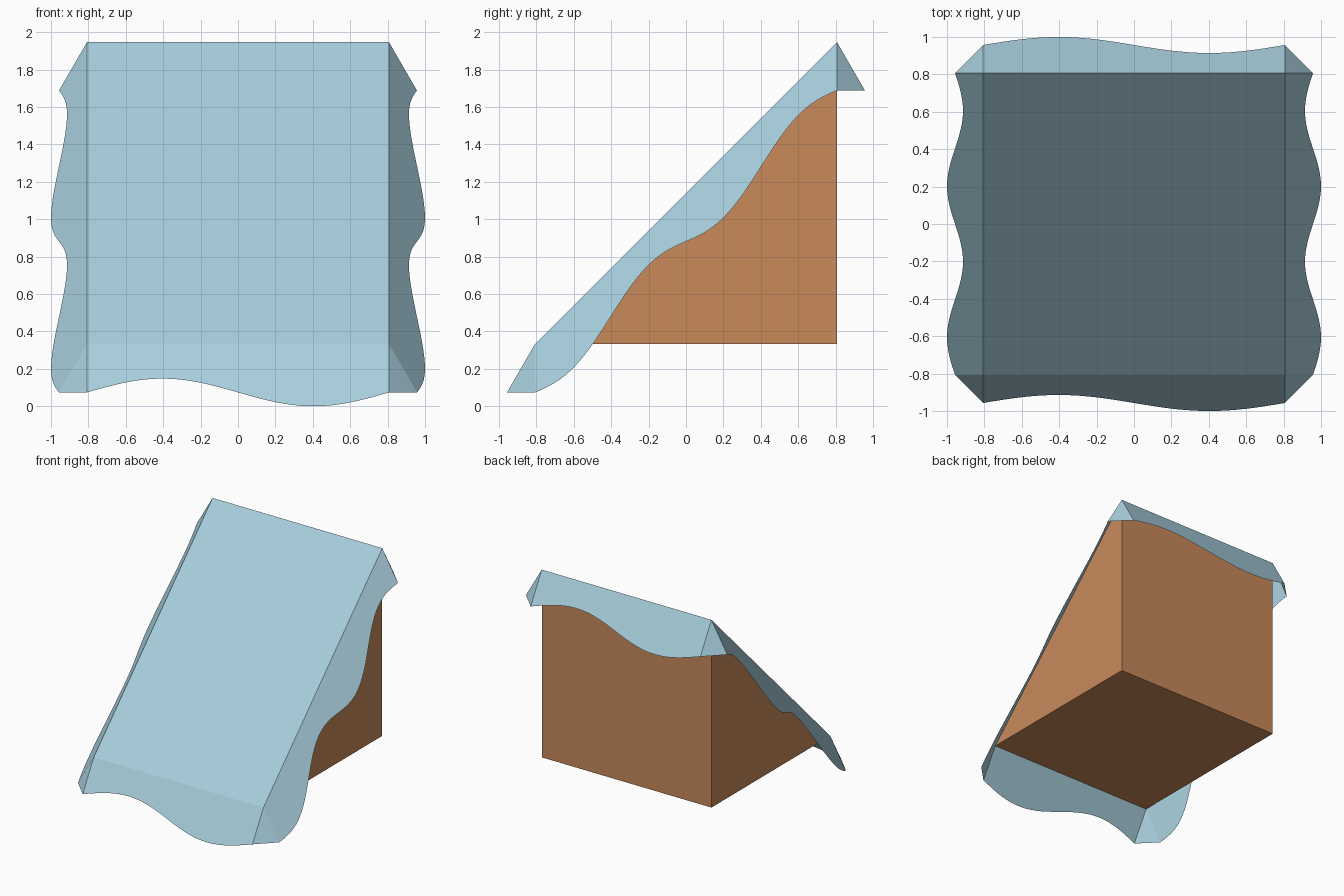
import bpy
import math
from mathutils import Vector

HALF = 0.807       # half width of the wedge
BASE = 0.333       # height of the wedge's underside
FLARE, DROP = 0.15, 0.259
WAVE = 0.285       # ripple of the hem, as a share of the skirt length
STEPS = 48

cube = bpy.data.objects.get("Cube")
if cube:
    bpy.data.objects.remove(cube, do_unlink=True)


def make_material(name, colour):
    mat = bpy.data.materials.new(name)
    mat.use_nodes = True
    mat.diffuse_color = colour
    mat.node_tree.nodes["Principled BSDF"].inputs["Base Color"].default_value = colour
    return mat


def make_object(name, verts, faces, mat):
    mesh = bpy.data.meshes.new(name)
    mesh.from_pydata(verts, [], faces)
    mesh.materials.append(mat)
    obj = bpy.data.objects.new(name, mesh)
    bpy.context.collection.objects.link(obj)
    return obj


blue = make_material("pale blue cloth", (0.39, 0.62, 0.72, 1))
brown = make_material("warm brown", (0.578, 0.251, 0.105, 1))

# Corners of the slope, anticlockwise from above
top = BASE + 2 * HALF
front_right = Vector((-HALF, -HALF, BASE))
front_left = Vector((HALF, -HALF, BASE))
back_left = Vector((HALF, HALF, top))
back_right = Vector((-HALF, HALF, top))
corners = [front_right, front_left, back_left, back_right]

# Wedge body, open under the cloth
low_left = Vector((HALF, HALF, BASE))
low_right = Vector((-HALF, HALF, BASE))
make_object("wedge_body", corners + [low_left, low_right],
            [(0, 5, 4, 1), (4, 5, 3, 2), (1, 4, 2), (0, 3, 5)], brown)

# Cloth lying on the slope
make_object("cloth_top", corners, [(0, 1, 2, 3)], blue)


# Flared skirt hanging from one edge, with a rippled hem
def make_skirt(name, start, end, outward, ripple):
    verts = []
    for i in range(STEPS + 1):
        p = start.lerp(end, i / STEPS)
        length = 1 + WAVE * ripple(p)
        verts += [p, p + length * (outward * FLARE - Vector((0, 0, DROP)))]
    faces = [(2 * i, 2 * i + 1, 2 * i + 3, 2 * i + 2) for i in range(STEPS)]
    make_object(name, verts, faces, blue)


def across(p):
    return math.sin(math.pi * p.x / HALF)


def along(p):
    return math.sin(2 * math.pi * p.y / HALF)


front, back = Vector((0, -1, 0)), Vector((0, 1, 0))
left, right = Vector((1, 0, 0)), Vector((-1, 0, 0))
make_skirt("front_skirt", front_right, front_left, front, across)
make_skirt("left_skirt", front_left, back_left, left, along)
make_skirt("back_skirt", back_left, back_right, back, lambda p: -across(p))
make_skirt("right_skirt", back_right, front_right, right, along)

# Triangular folds joining neighbouring skirts
down = Vector((0, 0, -DROP))
for name, corner, a, b in (
        ("front_left_fold", front_left, front, left),
        ("back_left_fold", back_left, left, back),
        ("back_right_fold", back_right, back, right),
        ("front_right_fold", front_right, right, front)):
    make_object(name, [corner, corner + a * FLARE + down, corner + b * FLARE + down],
                [(0, 1, 2)], blue)
